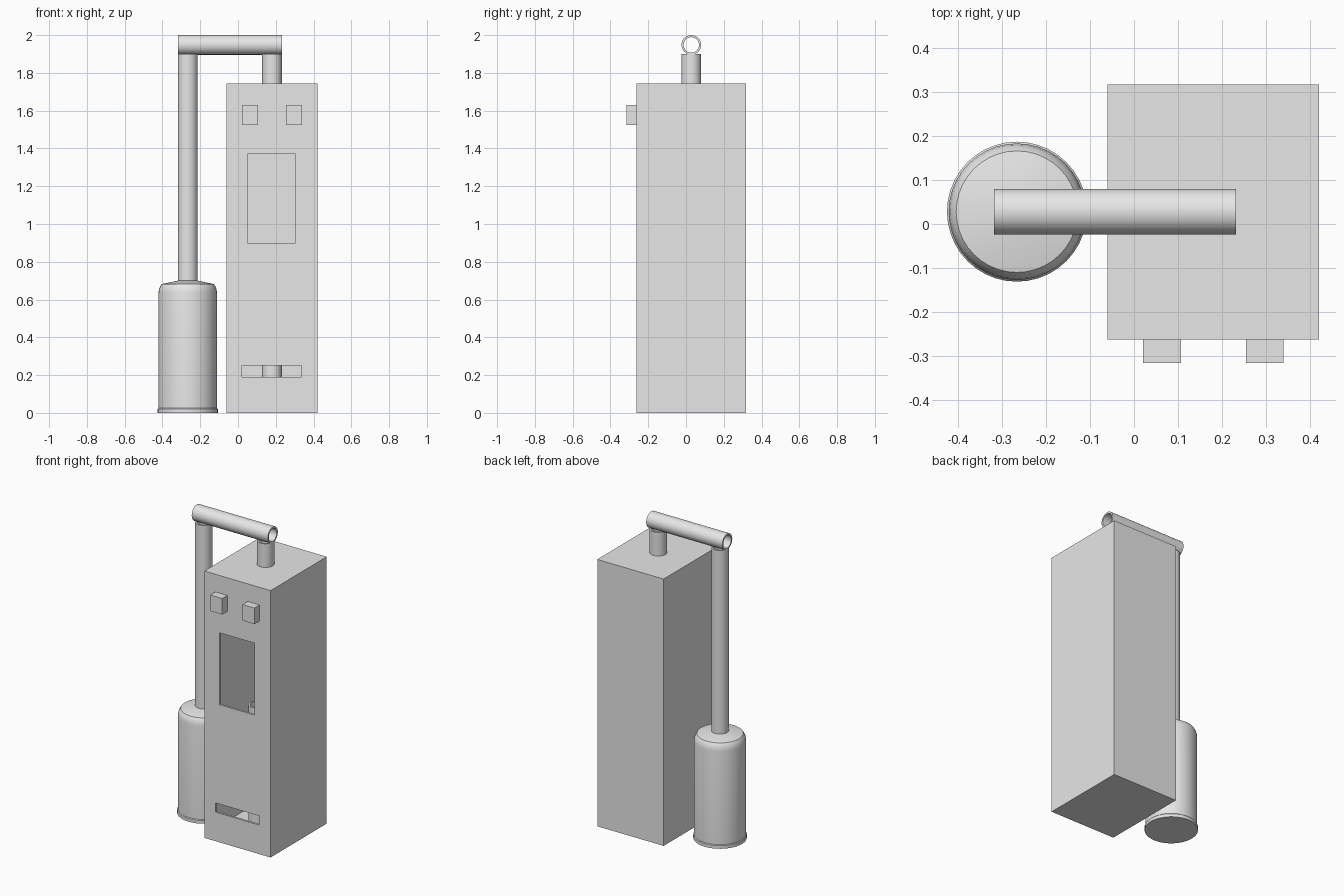
import bpy, bmesh, math
from mathutils import Matrix, Vector

old = bpy.data.objects.get("Cube")
if old:
    bpy.data.objects.remove(old, do_unlink=True)

GREY = (0.8, 0.8, 0.8, 1.0)
mat = bpy.data.materials.new("plain grey")
mat.use_nodes = True
mat.diffuse_color = GREY
mat.node_tree.nodes["Principled BSDF"].inputs["Base Color"].default_value = GREY


def finish(name, bm, smooth=False):
    bmesh.ops.recalc_face_normals(bm, faces=bm.faces)
    mesh = bpy.data.meshes.new(name)
    bm.to_mesh(mesh)
    bm.free()
    mesh.materials.append(mat)
    obj = bpy.data.objects.new(name, mesh)
    bpy.context.collection.objects.link(obj)
    if smooth:
        bpy.ops.object.select_all(action='DESELECT')
        obj.select_set(True)
        bpy.context.view_layer.objects.active = obj
        bpy.ops.object.shade_smooth_by_angle(angle=math.radians(30))
    return obj


def box(name, low, high):
    low, high = Vector(low), Vector(high)
    bm = bmesh.new()
    bmesh.ops.create_cube(bm, size=1, matrix=Matrix.Translation((low + high) / 2)
                          @ Matrix.Diagonal((*(high - low), 1)))
    return finish(name, bm)


def lathe(name, profile, base, closed=False, turn=Matrix(), sides=40):
    """Spin a (radius, height) profile about z, then turn it and move it to base."""
    bm = bmesh.new()
    verts = [bm.verts.new((r, 0, z)) for r, z in profile]
    pairs = list(zip(verts, verts[1:])) + ([(verts[-1], verts[0])] if closed else [])
    edges = [bm.edges.new(p) for p in pairs]
    bmesh.ops.spin(bm, geom=verts + edges, cent=(0, 0, 0), axis=(0, 0, 1),
                   angle=math.tau, steps=sides)
    bmesh.ops.remove_doubles(bm, verts=bm.verts, dist=1e-5)
    bm.transform(Matrix.Translation(base) @ turn)
    return finish(name, bm, smooth=True)


def tube(name, base, length, turn=Matrix()):
    outer, inner = 0.052, 0.041
    ring = [(outer, 0), (outer, length), (inner, length), (inner, 0)]
    return lathe(name, ring, base, True, turn)


# Hollow cabinet with a window and a low slot in the front
cabinet = box("cabinet", (-0.06, -0.263, 0), (0.42, 0.317, 1.745))
cutters = [
    box("cabinet_hollow", (-0.047, -0.25, 0.03), (0.407, 0.304, 1.715)),
    box("window_cutter", (0.05, -0.3, 0.9), (0.305, -0.24, 1.37)),
    box("slot_cutter", (0.02, -0.3, 0.19), (0.335, -0.24, 0.25)),
]
bpy.context.view_layer.objects.active = cabinet
for cutter in cutters:
    cutter.hide_render = True
    mod = cabinet.modifiers.new(cutter.name, 'BOOLEAN')
    mod.operation = 'DIFFERENCE'
    mod.solver = 'EXACT'
    mod.object = cutter
    bpy.ops.object.modifier_apply(modifier=mod.name)
for cutter in cutters:
    bpy.data.objects.remove(cutter, do_unlink=True)

# Two square knobs
for side, x in (("right", 0.064), ("left", 0.297)):
    box(side + "_knob", (x - 0.043, -0.316, 1.525), (x + 0.043, -0.263, 1.63))

# Pipes: stub on the cabinet, crossing pipe, drop to the tank, inner stand
PIPE_Y, TANK_X, STUB_X = 0.028, -0.266, 0.18
tube("stub_pipe", (STUB_X, PIPE_Y, 1.745), 0.155)
tube("drop_pipe", (TANK_X, PIPE_Y, 0.69), 1.21)
tube("cross_pipe", (-0.318, PIPE_Y, 1.948), 0.55, Matrix.Rotation(math.pi / 2, 4, 'Y'))
tube("inner_pipe", (STUB_X, -0.06, 0.03), 0.83)

# Tank with a foot lip and rounded shoulder
lathe("tank", [(0, 0), (0.159, 0), (0.159, 0.02), (0.155, 0.025), (0.155, 0.635),
               (0.152, 0.655), (0.146, 0.67), (0.138, 0.682), (0.052, 0.7), (0, 0.7)],
      (TANK_X, PIPE_Y, 0))
